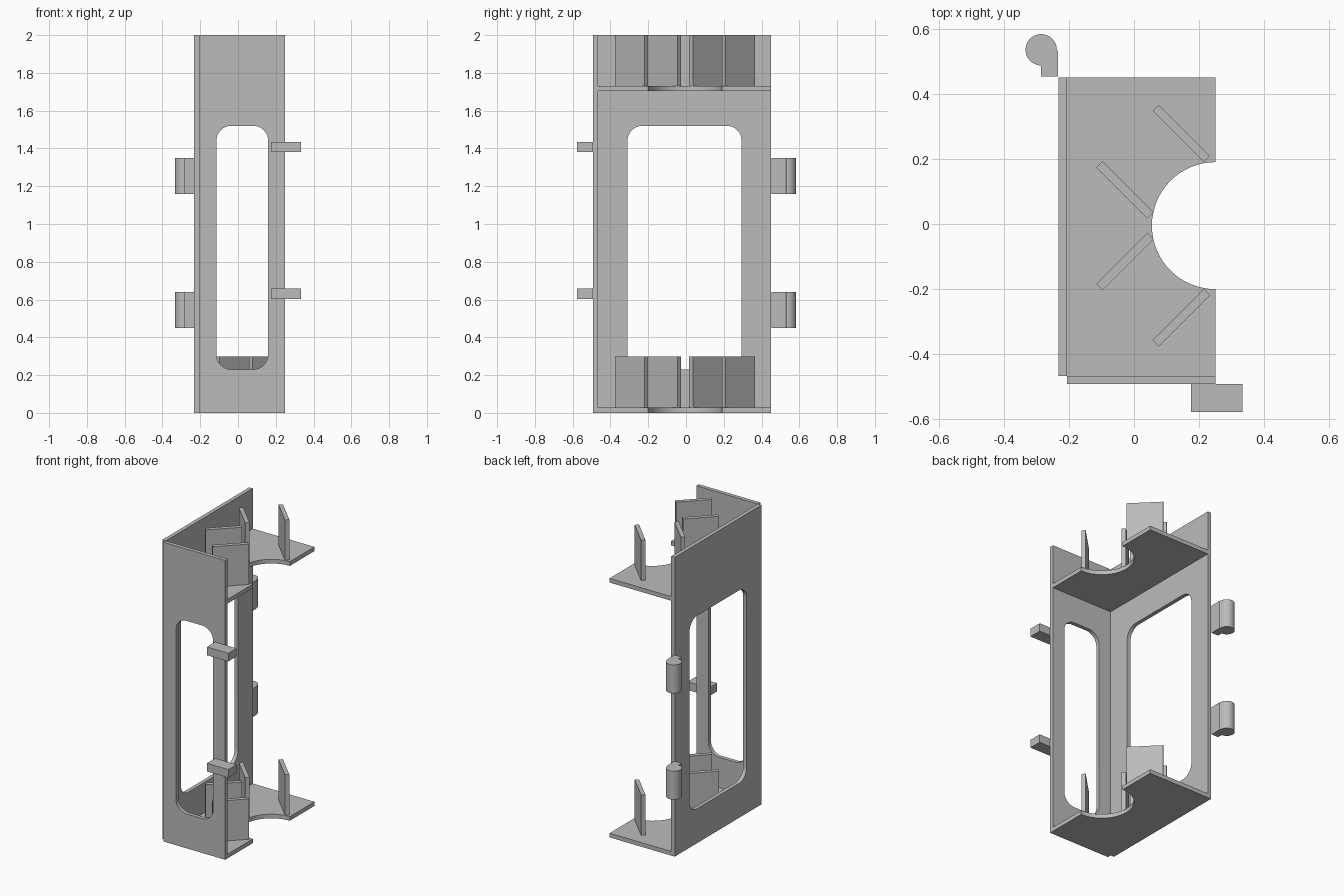
import bpy, bmesh
from math import radians, sin, cos
from mathutils import Matrix, Vector

cube = bpy.data.objects.get("Cube")
if cube:
    bpy.data.objects.remove(cube, do_unlink=True)

grey = bpy.data.materials.new("plain grey")
grey.use_nodes = True
colour = (0.5, 0.5, 0.5, 1)
grey.diffuse_color = colour
grey.node_tree.nodes["Principled BSDF"].inputs["Base Color"].default_value = colour


def arc(cx, cy, r, start, end, steps):
    angles = [radians(start + (end - start) * i / steps) for i in range(steps + 1)]
    return [(cx + r * cos(a), cy + r * sin(a)) for a in angles]


def rect(x0, y0, x1, y1):
    return [(x0, y0), (x1, y0), (x1, y1), (x0, y1)]


def rounded_rect(x0, y0, x1, y1, r):
    return (arc(x1 - r, y1 - r, r, 0, 90, 8) + arc(x0 + r, y1 - r, r, 90, 180, 8)
            + arc(x0 + r, y0 + r, r, 180, 270, 8) + arc(x1 - r, y0 + r, r, 270, 360, 8))


def prism(name, loops, axis, low, high, smooth=False):
    """Fill closed outlines (first outer, then holes) and extrude along an axis."""
    place = {"x": lambda a, b: (low, a, b),
             "y": lambda a, b: (a, low, b),
             "z": lambda a, b: (a, b, low)}[axis]
    bm = bmesh.new()
    edges = []
    for loop in loops:
        verts = [bm.verts.new(place(a, b)) for a, b in loop]
        edges += [bm.edges.new((v, verts[i - 1])) for i, v in enumerate(verts)]
    bmesh.ops.triangle_fill(bm, edges=edges, use_beauty=True)
    out = bmesh.ops.extrude_face_region(bm, geom=bm.faces[:], use_keep_orig=True)
    shift = Vector([high - low if axis == k else 0 for k in "xyz"])
    moved = [g for g in out["geom"] if isinstance(g, bmesh.types.BMVert)]
    bmesh.ops.translate(bm, verts=moved, vec=shift)
    bmesh.ops.recalc_face_normals(bm, faces=bm.faces[:])
    mesh = bpy.data.meshes.new(name)
    bm.to_mesh(mesh)
    bm.free()
    mesh.materials.append(grey)
    obj = bpy.data.objects.new(name, mesh)
    bpy.context.collection.objects.link(obj)
    if smooth:
        bpy.ops.object.select_all(action="DESELECT")
        obj.select_set(True)
        bpy.context.view_layer.objects.active = obj
        bpy.ops.object.shade_smooth_by_angle(angle=radians(30))
    return obj


# Two upright walls with rounded windows
prism("side_wall", [rect(-0.466, 0, 0.45, 2),
                    rounded_rect(-0.31, 0.23, 0.295, 1.52, 0.08)],
      "x", -0.232, -0.206, True)
prism("front_wall", [rect(-0.206, 0, 0.25, 2),
                     rounded_rect(-0.115, 0.23, 0.16, 1.52, 0.08)],
      "y", -0.492, -0.466, True)

# Shelves with a half-round cutout, each carrying four slanted fins
MID_Y = -0.005
shelf = ([(0.25, 0.45), (-0.206, 0.45), (-0.206, -0.466), (0.25, -0.466)]
         + arc(0.25, MID_Y, 0.195, 270, 90, 32))
for level, base in (("lower", 0), ("upper", 1.703)):
    prism(level + "_shelf", [shelf], "z", base, base + 0.028, True)
    for kind, x, offset in (("inner", -0.028, 0.11), ("outer", 0.145, 0.283)):
        for side, sign in (("back", 1), ("front", -1)):
            turn = Matrix.Rotation(radians(-45 * sign), 2)
            centre = Vector((x, MID_Y + sign * offset))
            outline = [tuple(centre + turn @ Vector(p))
                       for p in rect(-0.111, -0.0135, 0.111, 0.0135)]
            prism(f"{level}_{kind}_{side}_fin", [outline], "z",
                  base + 0.027, base + 0.298)

# Hinge knuckles at the back and latch tabs at the front
knuckle = (arc(-0.285, 0.535, 0.048, 0, 270, 32)
           + [(-0.285, 0.453), (-0.233, 0.453), (-0.233, 0.53)])
for level, hinge_z, tab_z in (("lower", 0.45, 0.603), ("upper", 1.16, 1.38)):
    prism(level + "_hinge", [knuckle], "z", hinge_z, hinge_z + 0.19, True)
    prism(level + "_latch_tab", [rect(0.175, -0.578, 0.333, -0.492)],
          "z", tab_z, tab_z + 0.055)
